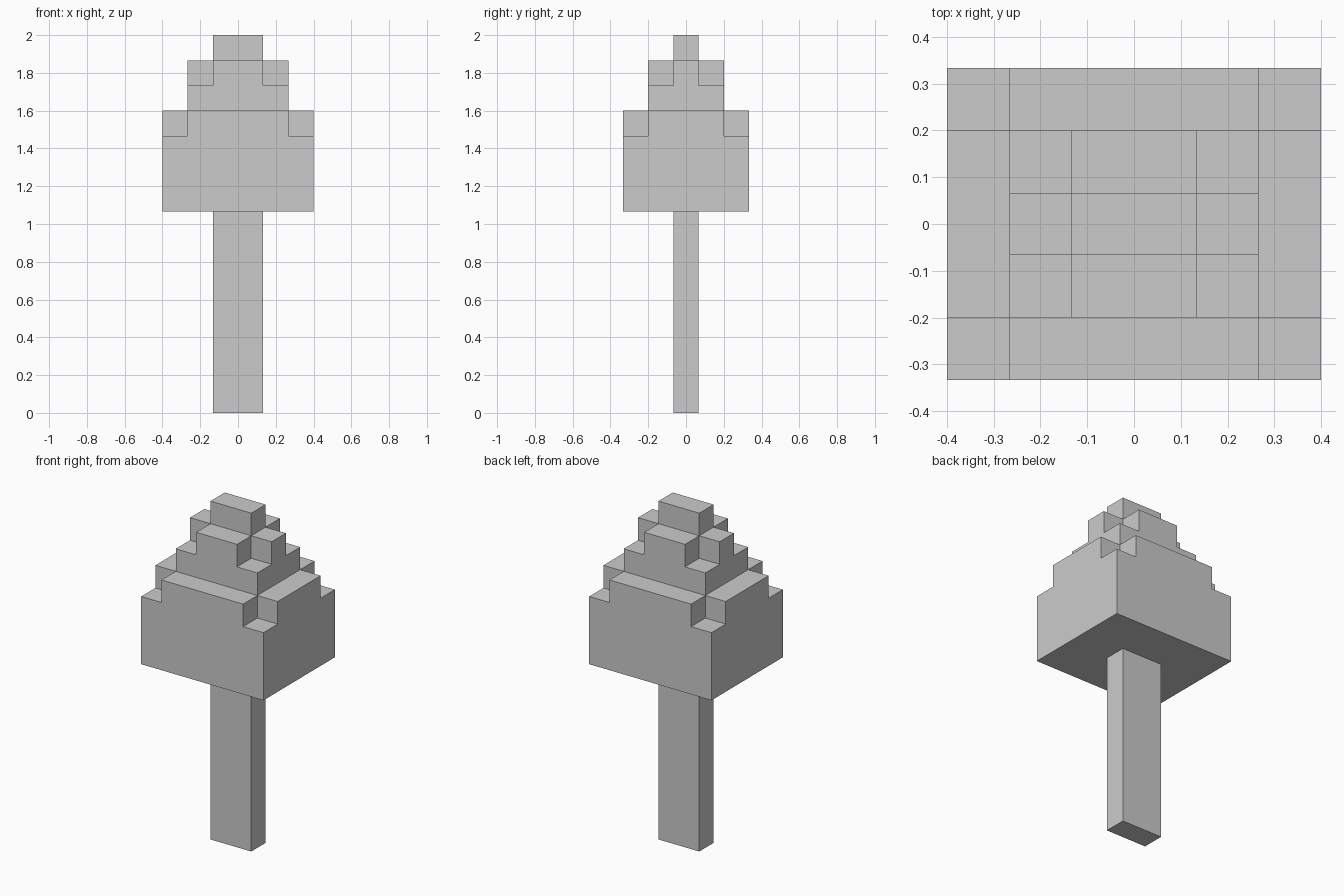
import bpy
import bmesh
from mathutils import Matrix, Vector

U = 2 / 15  # one block

if "Cube" in bpy.data.objects:
    bpy.data.objects.remove(bpy.data.objects["Cube"], do_unlink=True)

grey = bpy.data.materials.new("plain grey")
grey.use_nodes = True
colour = (0.6, 0.6, 0.6, 1)
grey.diffuse_color = colour
grey.node_tree.nodes["Principled BSDF"].inputs["Base Color"].default_value = colour


def box(sx, sy, z0, z1):
    """A centred box, measured in blocks."""
    bm = bmesh.new()
    place = Matrix.Translation((0, 0, (z0 + z1) / 2)) @ Matrix.Diagonal((sx, sy, z1 - z0, 1))
    bmesh.ops.create_cube(bm, size=1, matrix=place)
    return bm


def finish(bm, name):
    bmesh.ops.dissolve_limit(bm, angle_limit=0.01, verts=bm.verts[:], edges=bm.edges[:])
    bmesh.ops.recalc_face_normals(bm, faces=bm.faces[:])
    bmesh.ops.scale(bm, vec=(U, U, U), verts=bm.verts[:])
    mesh = bpy.data.meshes.new(name)
    bm.to_mesh(mesh)
    bm.free()
    mesh.materials.append(grey)
    bpy.context.collection.objects.link(bpy.data.objects.new(name, mesh))


def raise_step(bm, inside):
    """Lift the topmost faces whose centre passes the footprint rule by one block."""
    top = max(v.co.z for v in bm.verts)
    faces = []
    for f in bm.faces:
        c = f.calc_center_median()
        if abs(c.z - top) < 0.01 and inside(abs(c.x), abs(c.y)):
            faces.append(f)
    lifted = bmesh.ops.extrude_face_region(bm, geom=faces)["geom"]
    verts = [g for g in lifted if isinstance(g, bmesh.types.BMVert)]
    bmesh.ops.translate(bm, vec=(0, 0, 1), verts=verts)


# Trunk
finish(box(2, 1, 0, 8), "trunk")

# Canopy: a wide block cut into cells, then raised in steps
canopy = box(6, 5, 8, 11)
for axis, cuts in ((Vector((1, 0, 0)), (1, 2)), (Vector((0, 1, 0)), (0.5, 1.5))):
    for cut in cuts:
        for side in (-1, 1):
            geom = canopy.verts[:] + canopy.edges[:] + canopy.faces[:]
            bmesh.ops.bisect_plane(canopy, geom=geom, plane_co=axis * cut * side, plane_no=axis)

steps = (
    lambda x, y: x < 2 or y < 1.5,    # cross with notched corners
    lambda x, y: x < 2 and y < 1.5,   # upper block
    lambda x, y: x < 1 or y < 0.5,    # smaller cross
    lambda x, y: x < 1 and y < 0.5,   # crown
)
for rule in steps:
    raise_step(canopy, rule)
finish(canopy, "canopy")
